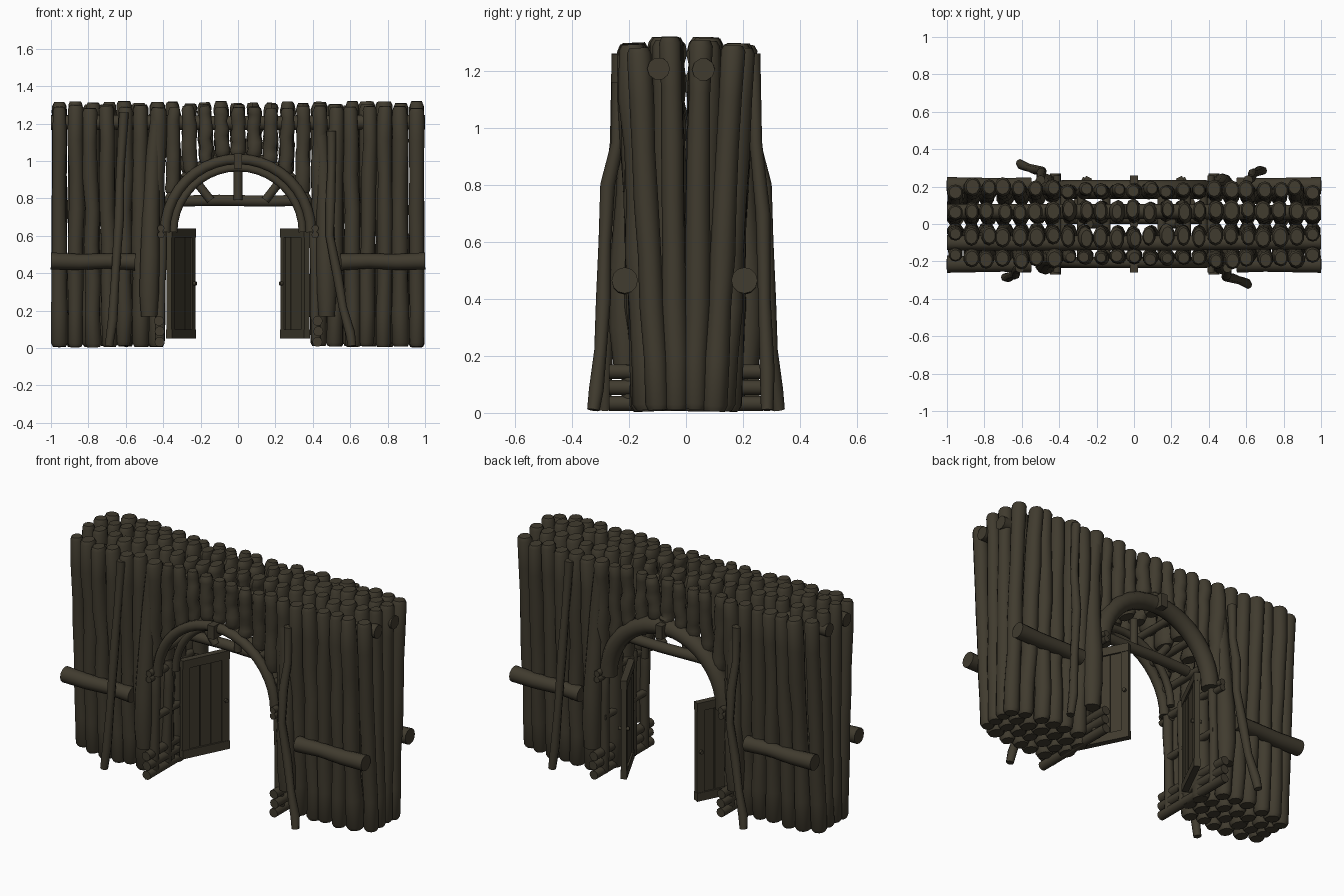
import bpy, bmesh, random
from math import sin, cos, pi, sqrt
from mathutils import Vector

random.seed(11)
cube = bpy.data.objects.get("Cube")
if cube:
    bpy.data.objects.remove(cube)

wood = bpy.data.materials.new("dark weathered wood")
wood.use_nodes = True
wood.diffuse_color = (0.052, 0.044, 0.028, 1)
bsdf = wood.node_tree.nodes["Principled BSDF"]
bsdf.inputs["Base Color"].default_value = wood.diffuse_color
bsdf.inputs["Roughness"].default_value = 0.9


def jit(a):
    return random.uniform(-a, a)


def tube(bm, pts, radii, flat=1.0, sides=10):
    """Sweep a capped round section along a path; flat stretches it along y."""
    pts = [Vector(p) for p in pts]
    if not isinstance(radii, (list, tuple)):
        radii = [radii] * len(pts)
    rings = []
    for i, p in enumerate(pts):
        t = (pts[min(i + 1, len(pts) - 1)] - pts[max(i - 1, 0)]).normalized()
        ref = Vector((1, 0, 0)) if abs(t.y) > 0.8 else Vector((0, 1, 0))
        u = (ref - t * ref.dot(t)).normalized()
        v = t.cross(u)
        rings.append([bm.verts.new(p + radii[i] * (u * flat * cos(a) + v * sin(a)))
                      for a in (2 * pi * k / sides for k in range(sides))])
    for a, b in zip(rings, rings[1:]):
        for k in range(sides):
            n = (k + 1) % sides
            bm.faces.new((a[k], a[n], b[n], b[k]))
    bm.faces.new(rings[0][::-1])
    bm.faces.new(rings[-1])


def rough_log(bm, a, b, r, wob=0.008, flat=1.0, n=8):
    """Crooked log from a to b, a little fuller low down, with rounded ends."""
    a, b = Vector(a), Vector(b)
    step = (b - a).normalized() * 0.02
    pts = [a, a + step]
    for i in range(1, n - 1):
        pts.append(a.lerp(b, i / (n - 1)) + Vector((jit(wob), jit(wob), 0)))
    pts += [b - step, b]
    radii = [r * (1.05 - 0.1 * i / n + jit(0.09)) for i in range(n)]
    tube(bm, pts, [radii[0] * 0.78] + radii + [radii[-1] * 0.78], flat)


def box(bm, centre, size, xdir=(1, 0, 0)):
    """Box with its long side turned along a horizontal direction."""
    d = Vector(xdir).normalized()
    e = Vector((-d.y, d.x, 0))
    c = Vector(centre)
    for v in bmesh.ops.create_cube(bm, size=1)["verts"]:
        q = v.co
        v.co = c + d * q.x * size[0] + e * q.y * size[1] + Vector((0, 0, q.z * size[2]))


def finish(bm, name):
    bmesh.ops.recalc_face_normals(bm, faces=bm.faces)
    me = bpy.data.meshes.new(name)
    bm.to_mesh(me)
    bm.free()
    me.materials.append(wood)
    ob = bpy.data.objects.new(name, me)
    bpy.context.collection.objects.link(ob)
    bpy.ops.object.select_all(action="DESELECT")
    ob.select_set(True)
    bpy.context.view_layer.objects.active = ob
    bpy.ops.object.shade_smooth_by_angle(angle=0.8)


SPRING, RADIUS = 0.62, 0.40

# Four rows of upright logs, packed at the ground, spread at the top, cut above the arch;
# the end columns draw together to round off the corners
rows = {"front_logs": (-0.14, -0.19), "inner_front_logs": (-0.048, -0.07),
        "inner_back_logs": (0.045, 0.07), "back_logs": (0.14, 0.19)}
columns = 23
for name, (y_low, y_high) in rows.items():
    bm = bmesh.new()
    outer = abs(y_low) > 0.1
    for i in range(columns):
        x = -0.955 + 1.91 * i / (columns - 1)
        from_end = min(i, columns - 1 - i)
        over = abs(x) < 0.42
        base = 0.005 + random.random() * 0.01
        if over:
            base = SPRING + sqrt(RADIUS ** 2 - x * x) + (0.01 if outer else 0.02)
        elif abs(x) < 0.5 and outer:
            base = SPRING
        edge = from_end == 0
        low = y_low * (0.72, 0.9)[from_end] if from_end < 2 else y_low
        high = y_high * (0.87 if edge else 0.95 if over and outer else 1)
        r = random.uniform(0.035, 0.041) if over else 0.041 if edge else random.uniform(0.041, 0.046)
        top = (1.30 if outer else 1.32) - random.random() * 0.02
        y_base = low + (high - low) * base / 1.3 + jit(0.005)
        shift = 0.0 if edge else jit(0.01)
        rough_log(bm, (x + shift, y_base, base), (x - shift, high + jit(0.01), top), r,
                  wob=0.003 if edge else 0.006,
                  flat=1.0 if edge or over and outer else 1.15 if outer else 1.5 if over else 1.25)
    finish(bm, name)

# Long rails tying the logs together near the top
bm = bmesh.new()
for y in (-0.10, 0.065):
    tube(bm, [(x, y + jit(0.004), 1.205 + jit(0.004)) for x in (-1, -0.6, -0.2, 0.2, 0.6, 1)], 0.04)
finish(bm, "top_rails")

# Short cross beams on both faces of each wall
bm = bmesh.new()
for y in (-0.215, 0.205):
    for s in (-1, 1):
        tube(bm, [(s * 1.0, y, 0.465), (s * 0.85, y, 0.46), (s * 0.7, y, 0.465),
                  (s * 0.55, y, 0.46)], [0.046, 0.043, 0.04, 0.045], sides=12)
finish(bm, "cross_beams")

# Heavy logs beside the archway, hanging clear of the ground
bm = bmesh.new()
for sx in (-1, 1):
    for sy in (-1, 1):
        pts = [(0.475, 0.21, 0.17), (0.475, 0.215, 0.3), (0.47, 0.215, 0.5),
               (0.465, 0.20, 0.75), (0.455, 0.19, 1.0), (0.43, 0.195, 1.27)]
        tube(bm, [(sx * x, sy * y, z) for x, y, z in pts],
             [0.045, 0.055, 0.054, 0.047, 0.043, 0.034])
finish(bm, "jamb_logs")

# Crooked sticks leaning on the walls, repeated by a half turn
bm = bmesh.new()
sticks = [
    [(0.61, -0.325, 0.01), (0.60, -0.315, 0.08), (0.56, -0.30, 0.22), (0.53, -0.29, 0.4),
     (0.49, -0.285, 0.6), (0.495, -0.275, 0.8), (0.50, -0.24, 0.95), (0.50, -0.235, 1.16)],
    [(-0.69, -0.285, 0.01), (-0.67, -0.285, 0.15), (-0.655, -0.275, 0.4),
     (-0.635, -0.27, 0.7), (-0.63, -0.245, 0.95), (-0.61, -0.235, 1.26)]]
for pts in sticks:
    for s in (1, -1):
        tube(bm, [(s * x, s * y, z) for x, y, z in pts],
             [0.022 + 0.004 * (i % 2) for i in range(len(pts))], sides=8)
finish(bm, "leaning_sticks")

# Arches: slim front pair and a stout back one
STEPS = 20
for name, y, radius, r in (("front_arch", -0.205, 0.39, 0.029),
                           ("inner_arch", -0.10, 0.345, 0.022),
                           ("back_arch", 0.185, 0.385, 0.05)):
    bm = bmesh.new()
    tube(bm, [(radius * cos(pi * k / STEPS), y, SPRING + radius * sin(pi * k / STEPS))
              for k in range(STEPS + 1)], r)
    finish(bm, name)

# Clasps on the arch crown and pegs at its feet
bm = bmesh.new()
for sy in (-1, 1):
    box(bm, (0, sy * 0.222, 1.0), (0.042, 0.075, 0.08))
    for sx in (-1, 1):
        for z in (0.605, 0.64):
            tube(bm, [(sx * 0.412, sy * 0.17, z), (sx * 0.412, sy * 0.26, z)], 0.019)
finish(bm, "arch_clasps")

# Tie beam and spokes filling the arch head
bm = bmesh.new()
tube(bm, [(-0.35, 0.03, 0.785), (-0.1, 0.03, 0.79), (0.15, 0.03, 0.785), (0.36, 0.03, 0.79)], 0.031)
for ang in (pi * 0.28, pi * 0.5, pi * 0.72):
    tip = (0.37 * cos(ang), 0.0, SPRING + 0.37 * sin(ang))
    tube(bm, [(0.62 * tip[0], 0.0, 0.79), tip], 0.023, sides=8)
finish(bm, "arch_spokes")

# Posts and braces lining the passage
bm = bmesh.new()
for s in (-1, 1):
    for y in (-0.2, -0.08, 0.18):
        rough_log(bm, (s * 0.418, y, 0.02), (s * 0.408, y, 0.66), 0.027, wob=0.004, n=5)
    for z in (0.36, 0.62):
        tube(bm, [(s * 0.41, -0.2, z), (s * 0.41, 0.2, z)], 0.022, sides=8)
    for ang in (pi * 0.12, pi * 0.25, pi * 0.38):
        x, z = s * 0.40 * cos(ang), SPRING + 0.40 * sin(ang)
        tube(bm, [(x, -0.2, z), (x, 0.19, z)], 0.022, sides=8)
finish(bm, "passage_posts")

# Stacked kerb logs at the foot of each side
bm = bmesh.new()
for s in (-1, 1):
    for k in range(3):
        x, z = s * (0.424 + jit(0.006)), 0.033 + 0.056 * k
        tube(bm, [(x, -0.27, z), (x, 0.27, z)], 0.027)
finish(bm, "kerb_logs")

# Door leaves standing open: frame, slats, handle
for name, s in (("right_door", -1), ("left_door", 1)):
    bm = bmesh.new()
    hinge, free = Vector((s * 0.37, -0.01, 0)), Vector((s * 0.24, 0.25, 0))
    d = free - hinge

    def at(f, z):
        return hinge + d * f + Vector((0, 0, z))

    for f in (0.08, 0.92):
        box(bm, at(f, 0.345), (0.045, 0.03, 0.59), d)
    for z in (0.075, 0.615):
        box(bm, at(0.5, z), (d.length, 0.036, 0.05), d)
    for f in (0.27, 0.5, 0.73):
        box(bm, at(f, 0.345), (0.062, 0.016, 0.52), d)
    normal = Vector((-d.y, d.x, 0)).normalized() * 0.03
    tube(bm, [at(0.92, 0.345) - normal, at(0.92, 0.345) + normal], 0.011, sides=8)
    finish(bm, name)
